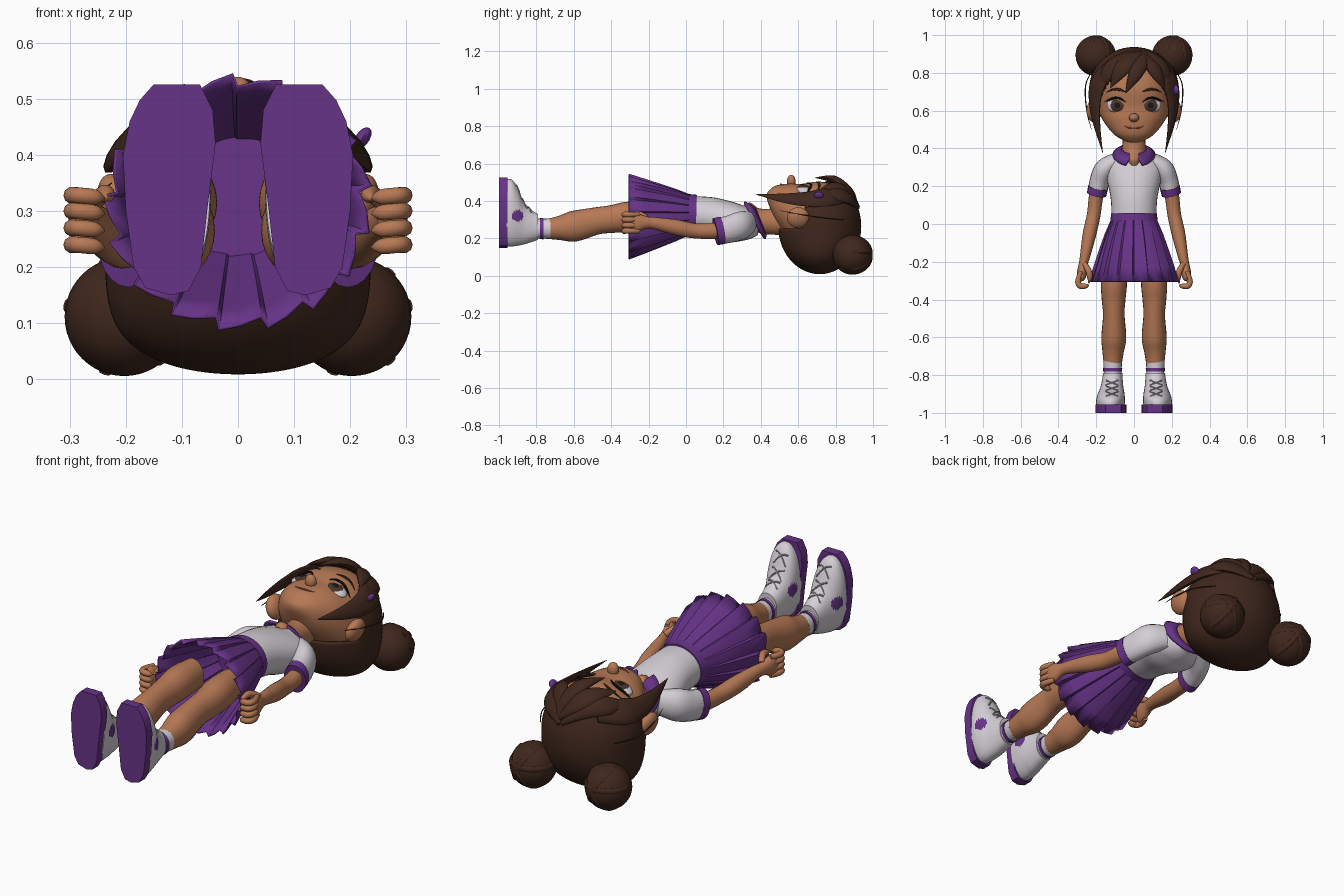
import bpy, bmesh
from math import sin, cos, pi, radians, sqrt, copysign
from mathutils import Vector, Matrix
from mathutils.bvhtree import BVHTree

if "Cube" in bpy.data.objects:
    bpy.data.objects.remove(bpy.data.objects["Cube"])


def material(name, r, g, b):
    m = bpy.data.materials.new(name)
    m.use_nodes = True
    m.diffuse_color = (r, g, b, 1)
    bsdf = m.node_tree.nodes["Principled BSDF"]
    bsdf.inputs["Base Color"].default_value = (r, g, b, 1)
    bsdf.inputs["Roughness"].default_value = 0.7
    return m


SKIN = material("warm skin", 0.47, 0.19, 0.09)
HAIR = material("dark brown hair", 0.05, 0.02, 0.012)
PURPLE = material("purple cloth", 0.135, 0.033, 0.245)
WHITE = material("soft white", 0.66, 0.62, 0.66)
IRIS = material("brown iris", 0.06, 0.035, 0.022)
BLACK = material("pupil black", 0.01, 0.008, 0.008)
LIP = material("lip", 0.33, 0.1, 0.06)
LACE = material("lace grey", 0.42, 0.39, 0.43)
made = []


def finish(name, bm, *mats):
    bmesh.ops.recalc_face_normals(bm, faces=bm.faces)
    me = bpy.data.meshes.new(name)
    bm.to_mesh(me)
    bm.free()
    for m in mats:
        me.materials.append(m)
    ob = bpy.data.objects.new(name, me)
    bpy.context.collection.objects.link(ob)
    made.append(ob)
    return ob


def smooth_path(pts, sub):
    """Catmull-Rom through (x, y, z, half width, half depth)."""
    p = [Vector(q) for q in pts]
    p = [p[0]] + p + [p[-1]]
    out = []
    for i in range(1, len(p) - 2):
        a, b, c, d = p[i - 1:i + 3]
        for k in range(sub):
            t = k / sub
            out.append((b * 2 + (c - a) * t + (a * 2 - b * 5 + c * 4 - d) * t**2
                        + (b * 3 - a - c * 3 + d) * t**3) * 0.5)
    return out + [p[-1]]


def sweep(name, pts, mat, s=1, sides=20, sub=5, power=1.0, centre=None, upright=False, extra=()):
    """Elliptical tube; s=-1 mirrors it, centre makes it hug a ball, upright keeps rings square to y."""
    path = smooth_path([(q[0] * s, *q[1:]) for q in pts], sub)
    pos = [Vector(q[:3]) for q in path]
    bm = bmesh.new()
    rings = []
    for i, q in enumerate(path):
        t = (pos[min(i + 1, len(pos) - 1)] - pos[max(i - 1, 0)]).normalized()
        if upright:
            t = Vector((0, 1, 0))
        up = pos[i] - Vector(centre) if centre else Vector((0, 0, 1))
        side = t.cross(up).normalized()
        n = side.cross(t)
        ring = []
        for k in range(sides):
            c, d = cos(2 * pi * k / sides), sin(2 * pi * k / sides)
            c, d = (copysign(abs(v)**power, v) for v in (c, d))
            ring.append(bm.verts.new(pos[i] + side * c * max(q[3], 0.001) + n * d * max(q[4], 0.001)))
        rings.append(ring)
    for a, b in zip(rings, rings[1:]):
        for k in range(sides):
            j = (k + 1) % sides
            bm.faces.new((a[k], a[j], b[j], b[k]))
    bm.faces.new(rings[0])
    bm.faces.new(rings[-1])
    return finish(name, bm, mat, *extra)


def ball(name, loc, radii, *mats, seg=28, turn=0):
    bm = bmesh.new()
    m = Matrix.Translation(loc) @ Matrix.Rotation(turn, 4, 'Y') @ Matrix.Diagonal((*radii, 1))
    bmesh.ops.create_uvsphere(bm, u_segments=seg, v_segments=seg * 3 // 4, radius=1, matrix=m)
    return finish(name, bm, *mats)


def height_of(ob):
    """Function giving the top surface of a part at x, y."""
    tree = BVHTree.FromPolygons([v.co for v in ob.data.vertices], [p.vertices[:] for p in ob.data.polygons])
    return lambda x, y: tree.ray_cast(Vector((x, y, 2)), Vector((0, 0, -1)))[0].z


# Head, neck and facial features
head = sweep("head", [(0, .432, .425, .025, .015), (0, .445, .415, .06, .042), (0, .48, .387, .112, .095),
                      (0, .55, .345, .165, .148), (0, .62, .302, .193, .19), (0, .72, .275, .203, .228),
                      (0, .82, .27, .178, .2), (0, .9, .27, .11, .11), (0, .915, .27, .01, .01)],
             SKIN, sides=48, sub=6, power=.9, upright=True)
face_z = height_of(head)


def on_face(pts, lift):
    return [(x, y, face_z(x, y) + lift, a, b) for x, y, a, b in pts]


sweep("neck", [(0, .31, .33, .03, .05), (0, .345, .325, .045, .066), (0, .39, .295, .062, .066),
               (0, .46, .29, .06, .07), (0, .55, .3, .07, .08)], SKIN, upright=True)
ball("nose", (0, .563, face_z(0, .563) + .012), (.027, .023, .034), SKIN)
sweep("mouth", on_face([(-.052, .518, .001, .001), (-.025, .509, .004, .004), (0, .507, .005, .005),
                        (.025, .509, .004, .004), (.052, .518, .001, .001)], .001), LIP, sides=8)

for s, tag in ((1, "left"), (-1, "right")):
    ball(tag + "_ear", (s * .215, .6, .31), (.033, .06, .058), SKIN, turn=s * .3)
    centre = Vector((s * .095, .628, face_z(s * .095, .628) - .01))
    eye = ball(tag + "_eye", centre, (.052, .037, .02), WHITE, IRIS, BLACK, seg=48, turn=s * .35)
    for p in eye.data.polygons:
        d = (p.center - centre + Vector((s * .006, 0, 0))).to_2d().length
        p.material_index = 2 if d < .015 else 1 if d < .035 else 0
    sweep(tag + "_lash", on_face([(.045, .645, .002, .002), (.07, .663, .005, .005), (.1, .668, .006, .006),
                                  (.13, .658, .006, .006), (.155, .648, .001, .001)], .005), BLACK, s, sides=8)
    sweep(tag + "_brow", on_face([(.045, .7, .002, .002), (.08, .712, .007, .005), (.115, .711, .005, .005),
                                  (.145, .698, .001, .001)], .002), HAIR, s, sides=8)

# Hair cap, broad at the back and open over the face
HC, HR = Vector((0, .715, .265)), Vector((.237, .222, .256))
cap = ball("hair_cap", HC, HR, HAIR, seg=80)
bm = bmesh.new()
bm.from_mesh(cap.data)
gone = []
for f in bm.faces:
    c = f.calc_center_median()
    if c.z > .25 and c.y < .85 - 5 * c.x**2:
        gone.append(f)
bmesh.ops.delete(bm, geom=gone, context='FACES')
for v in bm.verts:
    v.co.x *= 1 + .5 * min((v.co.z - HC.z) / HR.z, 0)**2
bm.to_mesh(cap.data)
bm.free()
cap.modifiers.new("thickness", 'SOLIDIFY').thickness = .015


def cap_point(x, y, w, d):
    r = 1 - (x / HR.x)**2 - ((y - HC.y) / HR.y)**2
    return (x, y, HC.z + HR.z * sqrt(max(r, 0)) + .01, w, d)


# Fringe locks and long side strands
fringe = [[(.06, .905, .01, .01), (.045, .86, .035, .02), (.005, .79, .036, .02), (-.045, .69, .001, .001)],
          [(.05, .91, .01, .01), (-.02, .87, .045, .02), (-.075, .81, .045, .02), (-.125, .72, .001, .001)],
          [(.03, .92, .01, .01), (-.07, .87, .04, .02), (-.14, .8, .045, .02), (-.185, .69, .001, .001)],
          [(.04, .91, .01, .01), (.085, .85, .035, .02), (.125, .79, .035, .02), (.165, .71, .001, .001)],
          [(.04, .92, .01, .01), (.11, .87, .045, .02), (.16, .8, .045, .02), (.19, .69, .001, .001)]]
for i, lock in enumerate(fringe):
    sweep(f"fringe_lock_{i + 1}", [cap_point(*q) for q in lock], HAIR, sides=12, sub=6, centre=HC)
for s, tag in ((1, "left"), (-1, "right")):
    sweep(tag + "_side_strand", [(.12, .86, .41, .02, .015), (.185, .76, .42, .06, .02),
                                 (.207, .66, .41, .05, .018), (.197, .53, .415, .03, .012),
                                 (.165, .375, .435, .001, .001)], HAIR, s, sides=12, sub=6, centre=HC)
    sweep(tag + "_wisp", [(.2, .84, .3, .002, .002), (.255, .74, .31, .003, .003),
                          (.25, .6, .33, .003, .003), (.225, .5, .35, .001, .001)], HAIR, s, sides=6)
    # Buns with wrapped strands
    bun = Vector((s * .203, .89, .112))
    ball(tag + "_bun", bun, (.106, .106, .106), HAIR, seg=32)
    for k in range(3):
        loop = []
        for j in range(9):
            a = pi * j / 8
            q = bun + (Matrix.Rotation(k * pi / 3, 3, 'Y')
                       @ Vector((cos(a) * .103, sin(a) * .103, .02)))
            loop.append((*q, .012, .005))
        sweep(f"{tag}_bun_wrap_{k + 1}", loop, HAIR, sides=8, sub=3, centre=bun)
ball("hair_clip", (.222, .71, .43), (.013, .026, .022), PURPLE, seg=10, turn=.6)

# Shirt, waistband and collar
sweep("shirt", [(0, .04, .325, .118, .1), (0, .14, .315, .124, .105), (0, .24, .29, .145, .108),
                (0, .31, .282, .152, .093), (0, .35, .283, .12, .083), (0, .385, .28, .065, .062)],
      WHITE, sides=32, upright=True)
sweep("waistband", [(0, .015, .327, .126, .11), (0, .055, .326, .121, .107)], PURPLE, sides=32)
bm = bmesh.new()
prev = None
for i in range(33):
    u = i / 32
    a, b = .1 + u * (2 * pi - .2), .42 + u * (2 * pi - .84)
    pair = (bm.verts.new((.068 * sin(a), .402 - .03 * cos(a), .292 + .076 * cos(a))),
            bm.verts.new((.113 * sin(b), .368 - .058 * cos(b), .302 + .106 * cos(b))))
    if prev:
        bm.faces.new((prev[0], pair[0], pair[1], prev[1]))
    prev = pair
collar = finish("collar", bm, PURPLE)
collar.modifiers.new("thickness", 'SOLIDIFY').thickness = .012

# Pleated skirt: sharp folds deepen toward the hem
PLEATS = 17
bm = bmesh.new()
rings = []
for t in (0, .25, .5, .75, 1):
    ring = []
    for k in range(PLEATS):
        for phase, push in ((0, -1), (.45, .1), (.9, 1)):
            a = 2 * pi * (k + phase) / PLEATS
            f = 1 + push * (.015 + .035 * t)
            rx, rz = .118 + .112 * t**.85, .104 + .116 * t**.9
            ring.append(bm.verts.new((rx * f * sin(a), .03 - .335 * t, .327 - .012 * t + rz * f * cos(a))))
    rings.append(ring)
for a, b in zip(rings, rings[1:]):
    for k in range(len(a)):
        j = (k + 1) % len(a)
        bm.faces.new((a[k], a[j], b[j], b[k]))
bm.faces.new(rings[0])
skirt = finish("skirt", bm, PURPLE)
skirt.modifiers.new("thickness", 'SOLIDIFY').thickness = .006

SOLE = [(.15, .526), (.175, .498), (.193, .46), (.205, .4), (.2, .3), (.186, .2), (.165, .163), (.12, .15),
        (.088, .158), (.066, .2), (.055, .3), (.04, .42), (.045, .48), (.068, .526)]
for s, tag in ((1, "left"), (-1, "right")):
    # Sleeves, arms and curled hands
    sweep(tag + "_sleeve", [(.09, .34, .285, .04, .06), (.15, .295, .27, .055, .075),
                            (.18, .235, .25, .053, .073), (.195, .165, .238, .05, .07)], WHITE, s)
    sweep(tag + "_cuff", [(.19, .195, .243, .053, .074), (.198, .157, .236, .052, .073)], PURPLE, s)
    sweep(tag + "_arm", [(.17, .26, .25, .04, .045), (.2, .15, .24, .038, .042), (.213, .05, .24, .036, .04),
                         (.235, -.05, .258, .036, .042), (.257, -.16, .28, .028, .033),
                         (.268, -.21, .285, .024, .032), (.276, -.26, .285, .026, .05),
                         (.28, -.295, .285, .018, .05), (.28, -.305, .285, .002, .01)], SKIN, s)
    for i, z in enumerate((.24, .27, .3, .328)):
        sweep(f"{tag}_finger_{i + 1}", [(.28, -.25, z, .012, .013), (.296, -.3, z, .015, .015),
                                        (.286, -.328, z, .015, .015), (.255, -.328, z - .003, .013, .014),
                                        (.238, -.322, z - .005, .002, .002)], SKIN, s, sides=10)
    sweep(tag + "_thumb", [(.262, -.21, .31, .014, .014), (.24, -.25, .33, .016, .016),
                           (.234, -.285, .328, .014, .014), (.24, -.315, .32, .002, .002)], SKIN, s, sides=10)
    # Legs and socks
    sweep(tag + "_leg", [(.1, -.2, .32, .06, .075), (.106, -.31, .315, .069, .081), (.108, -.4, .303, .063, .074),
                         (.107, -.48, .293, .057, .073), (.107, -.6, .265, .066, .082),
                         (.111, -.68, .255, .056, .064), (.113, -.76, .25, .045, .05)], SKIN, s, sides=24)
    sweep(tag + "_sock", [(.113, -.725, .252, .05, .055), (.113, -.78, .252, .047, .053),
                          (.113, -.83, .255, .048, .058)], WHITE, s)
    sweep(tag + "_sock_stripe", [(.113, -.762, .252, .051, .057), (.113, -.78, .252, .05, .056)], PURPLE, s)
    # Shoes with side patches, crossed laces and flat soles
    shoe = sweep(tag + "_shoe", [(.125, -.965, .338, .075, .18), (.124, -.93, .335, .076, .178),
                                 (.121, -.9, .316, .071, .155), (.117, -.865, .28, .061, .112),
                                 (.114, -.82, .265, .054, .083), (.113, -.79, .262, .051, .068)],
                 WHITE, s, 80, 12, .92, upright=True, extra=[PURPLE])
    for p in shoe.data.polygons:
        c = p.center
        if abs(p.normal.x) > .5 and (c.y + .9)**2 + (c.z - .32)**2 < .031**2:
            p.material_index = 1
    shoe_z = height_of(shoe)
    for k in range(3):
        for d in (-1, 1):
            cross = [(.117 + e * .032, -.9 + .03 * k + e * d * .012) for e in (-1, -.5, 0, .5, 1)]
            sweep(f"{tag}_lace_{k}_{'ab'[d > 0]}", [(x, y, shoe_z(x * s, y) + .001, .004, .004) for x, y in cross],
                  LACE, s, sides=6, sub=2)
    bm = bmesh.new()
    base = bm.faces.new([bm.verts.new((x * s, -1, z)) for x, z in SOLE])
    top = bmesh.ops.extrude_face_region(bm, geom=[base])["geom"]
    bmesh.ops.translate(bm, vec=(0, .045, 0), verts=[v for v in top if isinstance(v, bmesh.types.BMVert)])
    finish(tag + "_sole", bm, PURPLE)

# Smooth shading with sharp folds kept
for ob in bpy.context.selected_objects:
    ob.select_set(False)
for ob in made:
    ob.select_set(True)
bpy.context.view_layer.objects.active = made[0]
bpy.ops.object.shade_smooth_by_angle(angle=radians(40))
